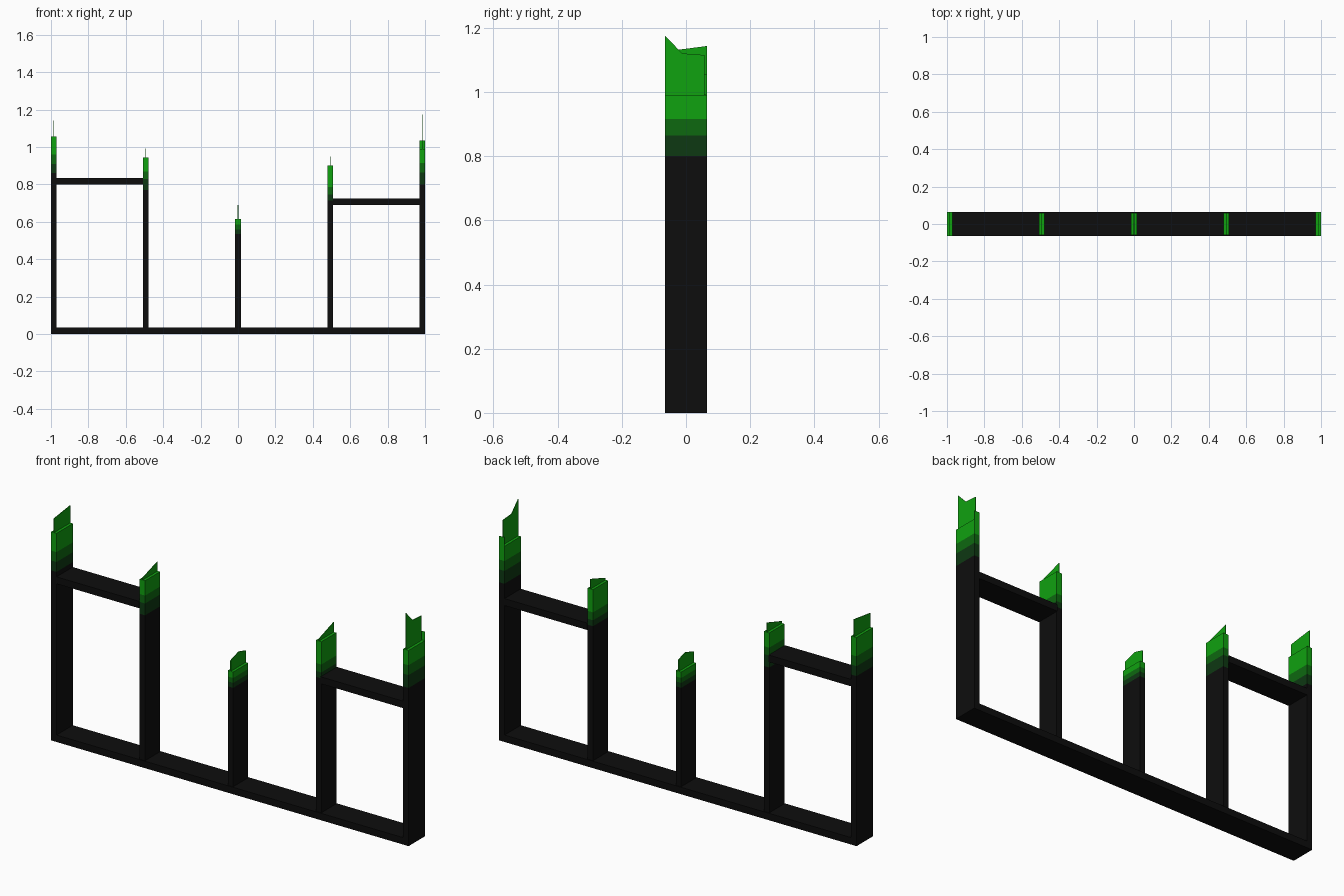
import bpy, bmesh

cube = bpy.data.objects.get("Cube")
if cube:
    bpy.data.objects.remove(cube, do_unlink=True)


def make_material(name, rgb):
    mat = bpy.data.materials.new(name)
    mat.use_nodes = True
    color = (*rgb, 1.0)
    mat.diffuse_color = color
    bsdf = next(n for n in mat.node_tree.nodes if n.type == 'BSDF_PRINCIPLED')
    bsdf.inputs["Base Color"].default_value = color
    return mat


black = make_material("black", (0.004, 0.004, 0.004))
bands = [
    black,
    make_material("dark_green", (0.004, 0.04, 0.006)),
    make_material("mid_green", (0.004, 0.14, 0.005)),
    make_material("bright_green", (0.005, 0.36, 0.005)),
]


def finish(name, bm, materials):
    bmesh.ops.recalc_face_normals(bm, faces=bm.faces)
    mesh = bpy.data.meshes.new(name)
    bm.to_mesh(mesh)
    bm.free()
    for mat in materials:
        mesh.materials.append(mat)
    obj = bpy.data.objects.new(name, mesh)
    bpy.context.collection.objects.link(obj)
    return obj


def banded_box(name, x0, x1, depth, levels, materials):
    """Box cut into stacked horizontal bands, one material per band."""
    bm = bmesh.new()
    corners = [(x0, -depth), (x1, -depth), (x1, depth), (x0, depth)]
    rings = [[bm.verts.new((x, y, z)) for x, y in corners] for z in levels]
    for band, (low, high) in enumerate(zip(rings, rings[1:])):
        for i in range(4):
            j = (i + 1) % 4
            face = bm.faces.new((low[i], low[j], high[j], high[i]))
            face.material_index = band
    bm.faces.new(rings[0][::-1])
    bm.faces.new(rings[-1]).material_index = len(levels) - 2
    return finish(name, bm, materials)


def blade(name, x, base, profile, thickness=0.003):
    """Thin upright sheet with a jagged top, given as (y, z) points."""
    bm = bmesh.new()
    outline = [(profile[0][0], base)] + profile + [(profile[-1][0], base)]
    face = bm.faces.new([bm.verts.new((x - thickness / 2, y, z)) for y, z in outline])
    side = bmesh.ops.extrude_face_region(bm, geom=[face])
    verts = [g for g in side["geom"] if isinstance(g, bmesh.types.BMVert)]
    bmesh.ops.translate(bm, verts=verts, vec=(thickness, 0, 0))
    return finish(name, bm, [bands[3]])


# Frame rails
FOOT = 0.035
DEPTH = 0.065
banded_box("base_rail", -1, 1, DEPTH, (0, FOOT), [black])
banded_box("right_top_rail", -0.97, -0.508, DEPTH, (0.80, 0.835), [black])
banded_box("left_top_rail", 0.508, 0.97, DEPTH, (0.69, 0.725), [black])

# Posts: name, x, half depth, band heights, jagged tip outline
posts = [
    ("right_outer", -0.985, DEPTH, (0.86, 0.91, 0.96, 1.055),
     [(-0.065, 1.126), (0.065, 1.143)]),
    ("right_inner", -0.493, 0.06, (0.77, 0.83, 0.87, 0.945),
     [(-0.06, 0.955), (0.06, 0.993)]),
    ("middle", 0, 0.06, (0.535, 0.56, 0.585, 0.615),
     [(-0.06, 0.67), (0.005, 0.69), (0.06, 0.675)]),
    ("left_inner", 0.493, 0.06, (0.715, 0.745, 0.785, 0.90),
     [(-0.06, 0.91), (0.06, 0.95)]),
    ("left_outer", 0.985, DEPTH, (0.80, 0.865, 0.915, 0.99),
     [(-0.065, 1.175), (-0.012, 1.12), (0.057, 1.115)]),
]
for name, x, depth, heights, tip in posts:
    banded_box(name + "_post", x - 0.015, x + 0.015, depth, (FOOT, *heights), bands)
    blade(name + "_tip", x, heights[-1], tip)

# Raised back lip on the left outer post
bm = bmesh.new()
quad = [(0.97, 0.99), (0.97, 1.035), (1, 1.035), (1, 0.99)]
bm.faces.new([bm.verts.new((x, DEPTH, z)) for x, z in quad])
finish("left_outer_back_lip", bm, [bands[3]])
